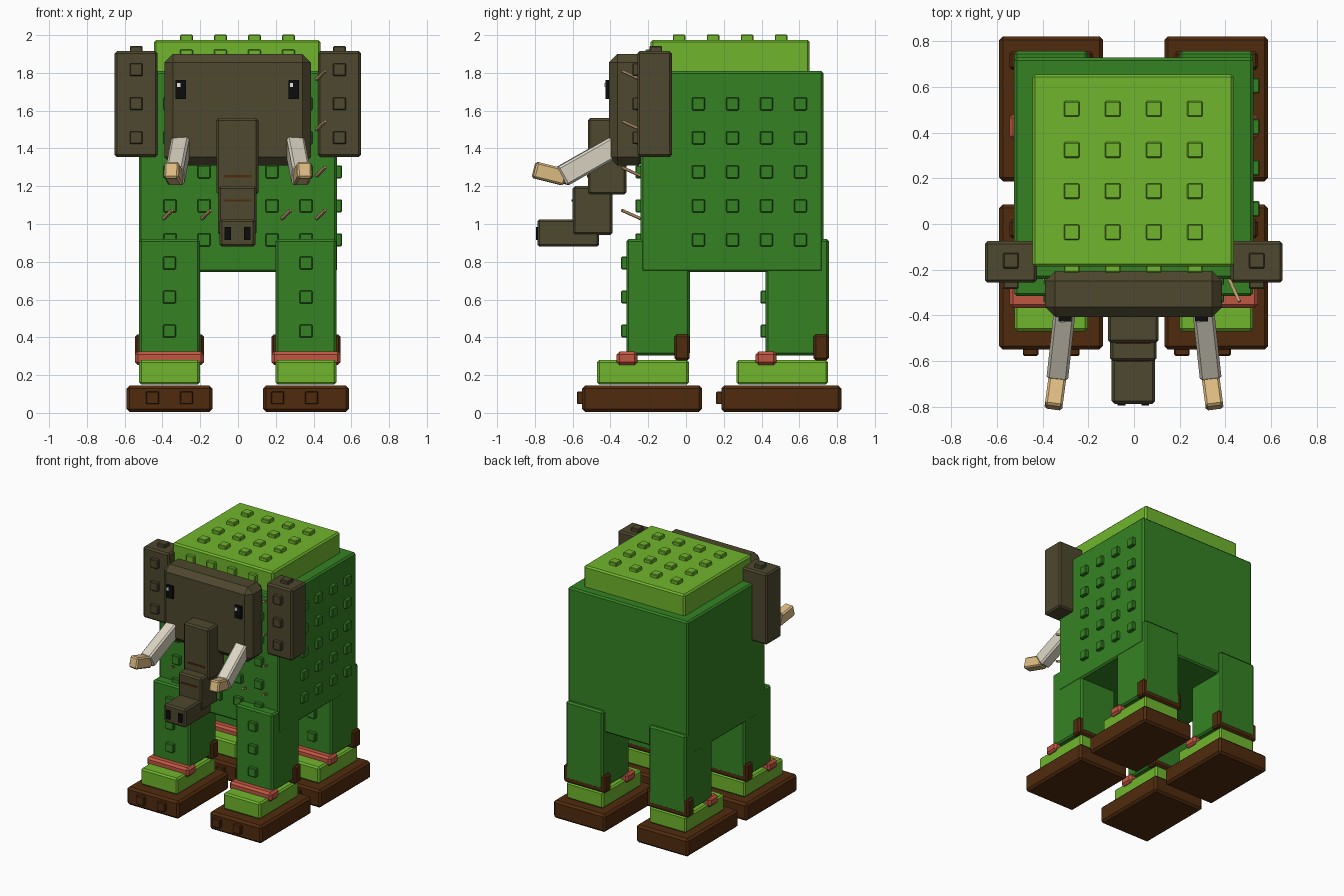
import bpy
import bmesh
from mathutils import Matrix, Vector

default_cube = bpy.data.objects.get("Cube")
if default_cube:
    bpy.data.objects.remove(default_cube, do_unlink=True)


def linear(channel):
    value = channel / 255
    return value / 12.92 if value <= 0.04045 else ((value + 0.055) / 1.055) ** 2.4


def make_material(name, red, green, blue):
    colour = (linear(red), linear(green), linear(blue), 1)
    material = bpy.data.materials.new(name)
    material.use_nodes = True
    material.diffuse_color = colour
    material.node_tree.nodes["Principled BSDF"].inputs["Base Color"].default_value = colour
    return material


dark_green = make_material("dark green", 53, 130, 36)
light_green = make_material("light green", 112, 182, 45)
dark_brown = make_material("dark brown", 80, 43, 14)
olive = make_material("olive brown", 78, 72, 46)
red = make_material("brick red", 192, 86, 66)
ivory = make_material("ivory", 218, 212, 194)
tan = make_material("tan", 224, 190, 132)
straw = make_material("straw", 186, 150, 108)
black = make_material("black", 12, 12, 12)
white = make_material("white", 240, 240, 240)


def finish(name, bm, material, bevel):
    mesh = bpy.data.meshes.new(name)
    bm.to_mesh(mesh)
    bm.free()
    mesh.materials.append(material)
    part = bpy.data.objects.new(name, mesh)
    bpy.context.collection.objects.link(part)
    if bevel:
        modifier = part.modifiers.new("soft edges", "BEVEL")
        modifier.width = bevel
        modifier.segments = 1


def add_block(bm, centre, size, turn=Matrix.Identity(4)):
    place = Matrix.Translation(centre) @ turn @ Matrix.Diagonal((*size, 1))
    bmesh.ops.create_cube(bm, size=1, matrix=place)


def box(name, material, xs, ys, zs, bevel=0.012):
    """Block spanning the given ranges on each axis."""
    spans = (xs, ys, zs)
    bm = bmesh.new()
    add_block(bm, [(low + high) / 2 for low, high in spans], [high - low for low, high in spans])
    finish(name, bm, material, bevel)


def studs(name, material, centres, axis):
    """Small raised square studs, facing along one axis."""
    size = [0.068, 0.068, 0.068]
    size[axis] = 0.054
    bm = bmesh.new()
    for centre in centres:
        add_block(bm, centre, size)
    finish(name, bm, material, 0.005)


def beam(name, material, start, end, width, height, bevel=0):
    """Rectangular bar between two points."""
    start, end = Vector(start), Vector(end)
    along = end - start
    turn = along.to_track_quat("-Y", "Z").to_matrix().to_4x4()
    bm = bmesh.new()
    add_block(bm, (start + end) / 2, (width, along.length, height), turn)
    finish(name, bm, material, bevel)


def around(centre, half):
    return (centre - half, centre + half)


STEP = 0.18
rows = [0.916 + STEP * i for i in range(5)]

# Body and its studs on the front and the left flank
FRONT, FLANK = -0.24, 0.523
box("body", dark_green, (-0.525, FLANK), (FRONT, 0.728), (0.745, 1.81))
studs("body_front_studs", dark_green,
      [(STEP * i, FRONT, z) for i in range(-2, 3) for z in rows], 1)
studs("body_flank_studs", dark_green,
      [(FLANK, 0.066 + STEP * i, z) for i in range(4) for z in rows], 0)

# Raised back with studs on its top and front
BACK_TOP = 1.975
columns = [-0.273 + STEP * i for i in range(4)]
box("raised_back", light_green, (-0.445, 0.437), (-0.187, 0.655), (1.79, BACK_TOP))
studs("back_top_studs", light_green,
      [(x, -0.036 + STEP * i, BACK_TOP) for x in columns for i in range(4)], 2)
studs("back_front_studs", light_green, [(x, -0.187, 1.89) for x in columns], 1)

# Four legs, each with ankle bands, foot, base and studs
for side, x, stud_shift in (("right", -0.363, 0), ("left", 0.36, -0.06)):
    for end, y in (("front", 0), ("rear", 0.737)):
        label = side + "_" + end + "_"
        box(label + "leg", dark_green, around(x, 0.161), (y - 0.316, y + 0.02), (0.305, 0.92))
        studs(label + "leg_studs", dark_green,
              [(x, y - 0.316, 0.433 + STEP * i) for i in range(3)], 1)
        box(label + "toe_band", red, around(x, 0.183), (y - 0.368, y - 0.257), (0.253, 0.325), 0.016)
        box(label + "heel_band", dark_brown, around(x, 0.183), (y - 0.062, y + 0.019), (0.278, 0.415))
        box(label + "foot", light_green, around(x, 0.161), (y - 0.47, y + 0.015), (0.15, 0.28))
        box(label + "base", dark_brown, around(x, 0.227), (y - 0.55, y + 0.085), (0.005, 0.145), 0.016)
        studs(label + "base_studs", dark_brown,
              [(x + stud_shift + d, y - 0.55, 0.08) for d in (-STEP / 2, STEP / 2)], 1)

# Head with chamfered edges
HEAD_FRONT = -0.408
box("head", olive, (-0.39, 0.386), (HEAD_FRONT, -0.205), (1.31, 1.9), 0.045)

# Eyes with a small glint
for side, x in (("right", -0.302), ("left", 0.295)):
    box(side + "_eye", black, around(x, 0.028), (HEAD_FRONT - 0.018, HEAD_FRONT + 0.02), (1.663, 1.762), 0)
    box(side + "_eye_glint", white, around(x - 0.012, 0.009),
        (HEAD_FRONT - 0.024, HEAD_FRONT), (1.724, 1.747), 0)

# Ears with studs on the front and the top
for side, x in (("right", -0.539), ("left", 0.537)):
    box(side + "_ear", olive, around(x, 0.114), (-0.257, -0.075), (1.355, 1.915))
    studs(side + "_ear_studs", olive, [(x, -0.257, 1.457 + STEP * i) for i in range(3)], 1)
    studs(side + "_ear_top_stud", olive, [(x, -0.16, 1.915)], 2)

# Trunk in three steps, with creases and nostrils
MID = -0.003
box("trunk_upper", olive, around(MID, 0.111), (-0.52, -0.315), (1.155, 1.56))
box("trunk_middle", olive, around(MID, 0.102), (-0.6, -0.39), (0.942, 1.2))
box("trunk_tip", olive, around(MID, 0.095), (-0.787, -0.46), (0.88, 1.025))
box("upper_crease", dark_brown, around(MID, 0.075), (-0.525, -0.51), around(1.253, 0.006), 0)
box("middle_crease", dark_brown, around(MID, 0.075), (-0.605, -0.59), around(1.125, 0.006), 0)
for side, x in (("right", -0.055), ("left", 0.049)):
    box(side + "_nostril", black, around(x, 0.017), (-0.795, -0.78), (0.915, 0.985), 0)

# Tusks, bent upward at the tip
for side, s in (("right", -1), ("left", 1)):
    root = (s * 0.298, -0.33, 1.437)
    bend = (s * 0.334, -0.66, 1.25)
    point = (s * 0.353, -0.804, 1.287)
    beam(side + "_tusk", ivory, root, bend, 0.095, 0.113, 0.012)
    beam(side + "_tusk_tip", tan, (s * 0.331, -0.64, 1.246), point, 0.078, 0.088, 0.01)

# Straw stalks poking out of the chest
stalks = [(0.44, 1.79), (0.44, 1.525), (0.44, 1.28), (0.44, 1.053),
          (0.257, 1.053), (-0.167, 1.053), (-0.37, 1.053)]
for number, (x, z) in enumerate(stalks):
    beam("straw_stalk_" + str(number), straw,
         (x - 0.024, FRONT, z - 0.025), (x + 0.022, FRONT - 0.1, z + 0.02), 0.014, 0.014)
